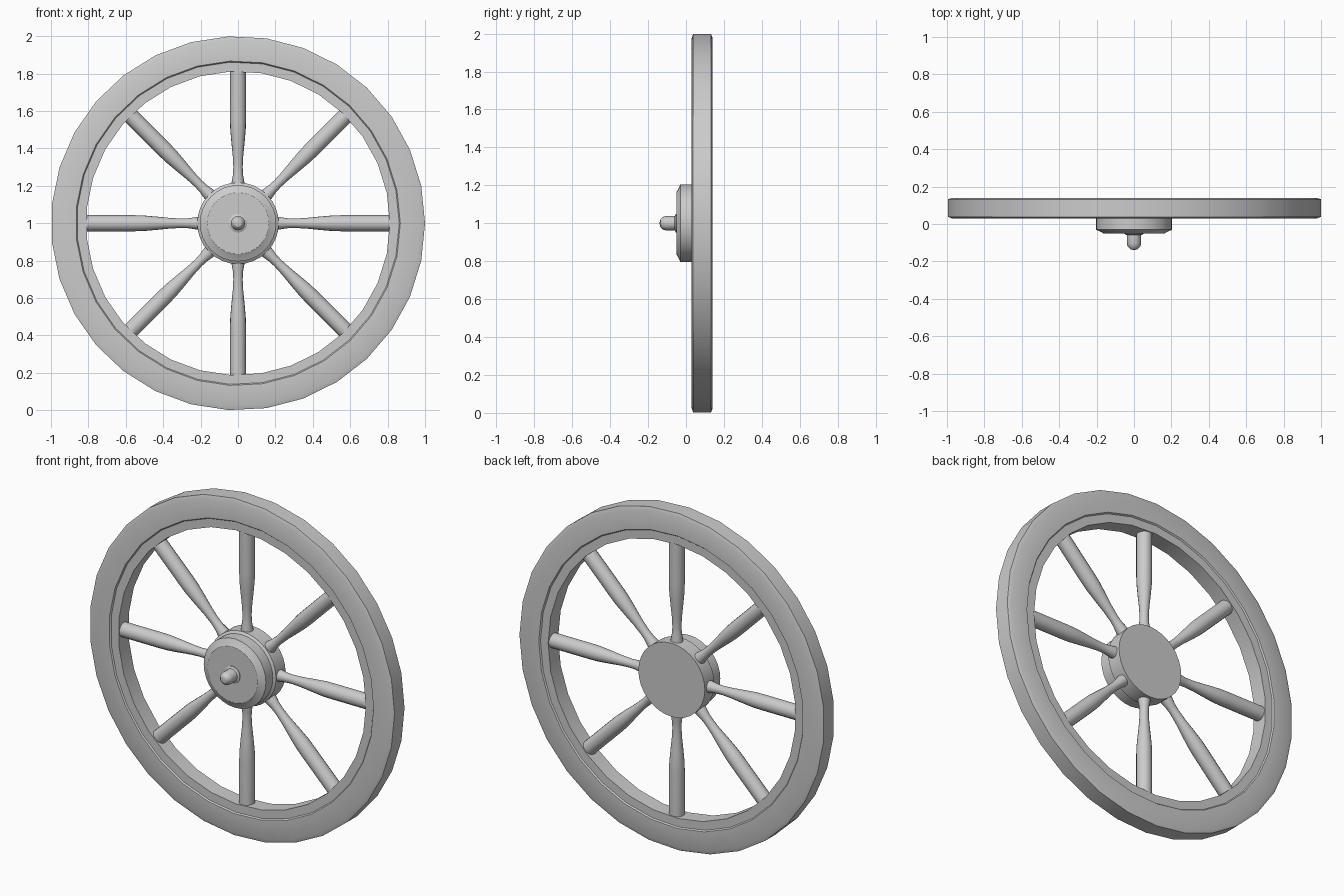
import bpy, bmesh, math
from mathutils import Matrix, Vector

if "Cube" in bpy.data.objects:
    bpy.data.objects.remove(bpy.data.objects["Cube"])

HUB_Z = 1.0
SPOKE_Y = 0.085


def lathe(name, profile, sides, matrix, closed=False):
    """Revolve (radius, height) points about local z, then place the part."""
    bm = bmesh.new()
    rings = []
    for r, h in profile:
        if r == 0:
            rings.append([bm.verts.new((0, 0, h))] * sides)
        else:
            rings.append([bm.verts.new((r * math.cos(2 * math.pi * i / sides),
                                        r * math.sin(2 * math.pi * i / sides), h))
                          for i in range(sides)])
    pairs = list(zip(rings, rings[1:]))
    if closed:
        pairs.append((rings[-1], rings[0]))
    for a, b in pairs:
        for i in range(sides):
            j = (i + 1) % sides
            corners = list(dict.fromkeys((a[i], a[j], b[j], b[i])))
            bm.faces.new(corners)
    # merge the triangle fans on the flat ends into single caps
    bmesh.ops.dissolve_limit(bm, angle_limit=0.001, verts=bm.verts, edges=bm.edges)
    bm.transform(matrix)
    bmesh.ops.recalc_face_normals(bm, faces=bm.faces)
    mesh = bpy.data.meshes.new(name)
    bm.to_mesh(mesh)
    bm.free()
    obj = bpy.data.objects.new(name, mesh)
    bpy.context.collection.objects.link(obj)
    bpy.ops.object.select_all(action='DESELECT')
    obj.select_set(True)
    bpy.context.view_layer.objects.active = obj
    bpy.ops.object.shade_smooth_by_angle(angle=math.radians(30))
    return obj


# Local z becomes world +y, local x stays world x
axle = Matrix.Translation((0, 0, HUB_Z)) @ Matrix.Rotation(-math.pi / 2, 4, 'X')

# Rim: chamfered tread edge and a shallow step near the inner edge, both faces
rim = [(0.812, 0.038), (0.862, 0.038), (0.868, 0.03), (0.978, 0.03), (1.0, 0.038),
       (1.0, 0.132), (0.978, 0.14), (0.868, 0.14), (0.862, 0.132), (0.812, 0.132)]
lathe("rim", rim, 31, axle, closed=True)

# Hub: chamfered front boss on a slightly wider drum
hub = [(0, -0.05), (0.165, -0.05), (0.172, -0.045), (0.204, -0.03), (0.204, 0.035),
       (0.218, 0.045), (0.218, 0.135), (0, 0.135)]
lathe("hub", hub, 32, axle)

# Axle pin: small collar, shaft and rounded tip
pin = [(0, -0.04), (0.05, -0.04), (0.05, -0.054), (0.038, -0.06), (0.038, -0.105),
       (0.033, -0.122), (0.02, -0.135), (0, -0.14)]
lathe("axle_pin", pin, 16, axle)

# Turned spokes: narrow neck near the hub, straight towards the rim
spoke = [(0, 0.17), (0.036, 0.17), (0.034, 0.22), (0.027, 0.26), (0.025, 0.3),
         (0.028, 0.36), (0.036, 0.44), (0.042, 0.51), (0.043, 0.56), (0.043, 0.83), (0, 0.83)]
for k in range(8):
    place = (Matrix.Translation(Vector((0, SPOKE_Y, HUB_Z)))
             @ Matrix.Rotation(k * math.pi / 4, 4, 'Y'))
    lathe(f"spoke_{k + 1}", spoke, 16, place)
